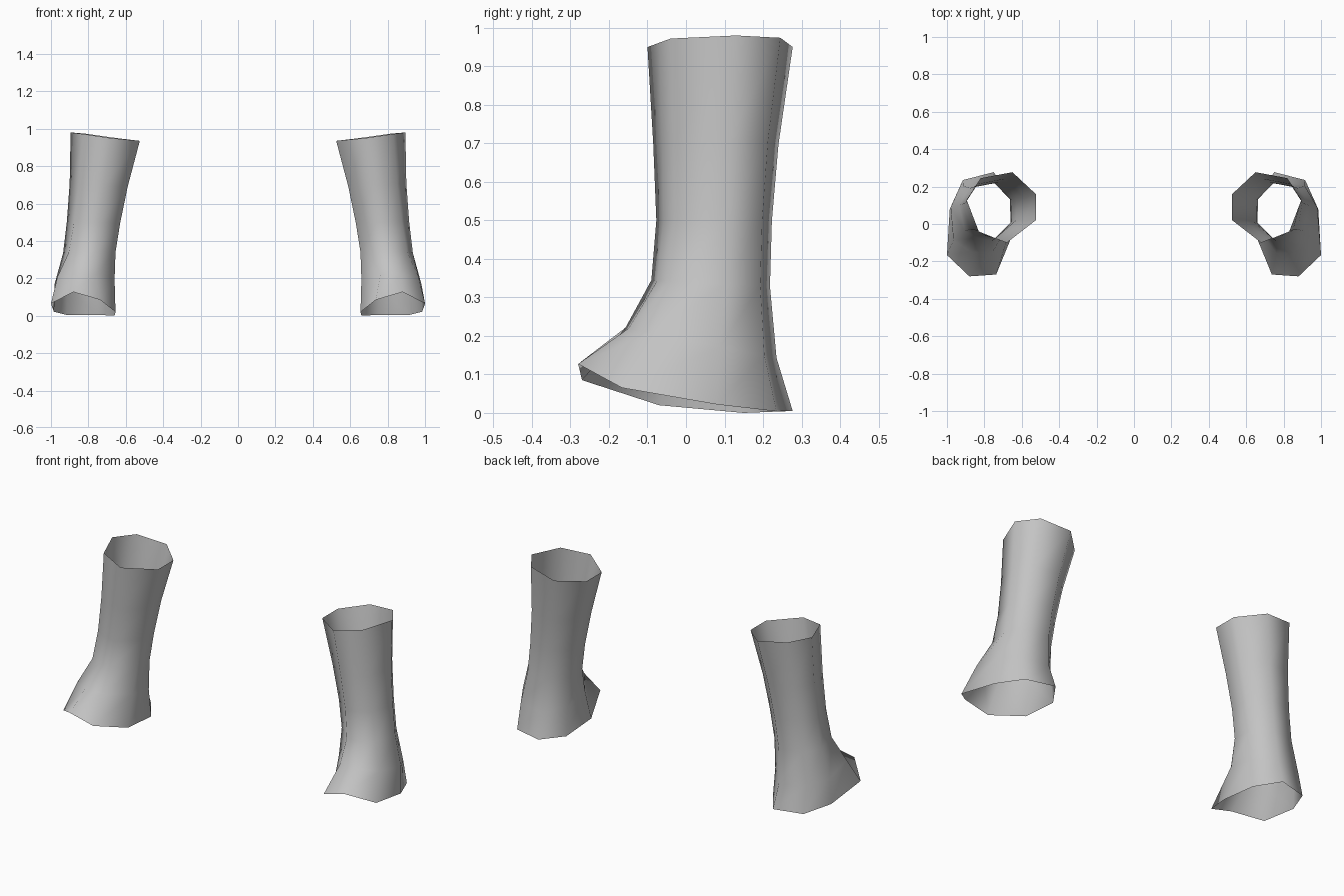
import bpy, bmesh

cube = bpy.data.objects.get("Cube")
if cube:
    bpy.data.objects.remove(cube, do_unlink=True)

# One plain grey for both sleeves
grey = bpy.data.materials.new("plain_grey")
grey.use_nodes = True
colour = (0.55, 0.55, 0.55, 1)
grey.diffuse_color = colour
bsdf = grey.node_tree.nodes["Principled BSDF"]
bsdf.inputs["Base Color"].default_value = colour
bsdf.inputs["Roughness"].default_value = 0.7

# Cuff opening, counted round from the back
CUFF = [(.65, .277, .95), (.82, .245, .974), (.895, .13, .98), (.83, -.04, .972),
        (.755, -.07, .961), (.68, -.10, .95), (.525, .02, .935), (.525, .16, .935)]
# Foot opening, lifted at the front over the instep
HEM = [(.75, .277, .005), (.915, .235, .004), (.985, .08, .022), (1.0, -.166, .065),
       (.88, -.28, .127), (.737, -.27, .085), (.655, -.07, .02), (.66, .15, 0.0)]

# Rings between: x range, y range, height, slope of height along x and y, share of hem shape
RINGS = [((.59, .90), (-.085, .24), .70, .06, 0, .08),
         ((.63, .915), (-.077, .223), .50, .03, 0, .18),
         ((.655, .935), (-.09, .218), .34, 0, -.05, .3),
         ((.66, .98), (-.157, .235), .19, 0, -.2, .6)]


def unit_shape(ring):
    """Scale a ring's plan to the unit square."""
    axes = []
    for i in (0, 1):
        vals = [p[i] for p in ring]
        low, high = min(vals), max(vals)
        axes.append([(v - low) / (high - low) for v in vals])
    return list(zip(*axes))


def middle_ring(xr, yr, z, sx, sy, share):
    mixed = [(a[0] + (b[0] - a[0]) * share, a[1] + (b[1] - a[1]) * share)
             for a, b in zip(unit_shape(CUFF), unit_shape(HEM))]
    pts = []
    for u, v in unit_shape(mixed):
        x = xr[0] + u * (xr[1] - xr[0])
        y = yr[0] + v * (yr[1] - yr[0])
        pts.append((x, y, z + sx * (x - .76) + sy * y))
    return pts


def sleeve(name, side):
    """Open boot-shaped tube, side = 1 for left and -1 for right."""
    bm = bmesh.new()
    rings = [CUFF] + [middle_ring(*r) for r in RINGS] + [HEM]
    loops = [[bm.verts.new((side * x, y, z)) for x, y, z in ring] for ring in rings]
    for upper, lower in zip(loops, loops[1:]):
        for i in range(len(upper)):
            j = (i + 1) % len(upper)
            quad = [upper[i], upper[j], lower[j], lower[i]]
            # Rings run clockwise on the left, so this order faces outward
            face = bm.faces.new(quad if side > 0 else quad[::-1])
            face.smooth = True
    mesh = bpy.data.meshes.new(name)
    bm.to_mesh(mesh)
    bm.free()
    mesh.materials.append(grey)
    obj = bpy.data.objects.new(name, mesh)
    bpy.context.collection.objects.link(obj)


sleeve("left_boot_sleeve", 1)
sleeve("right_boot_sleeve", -1)
